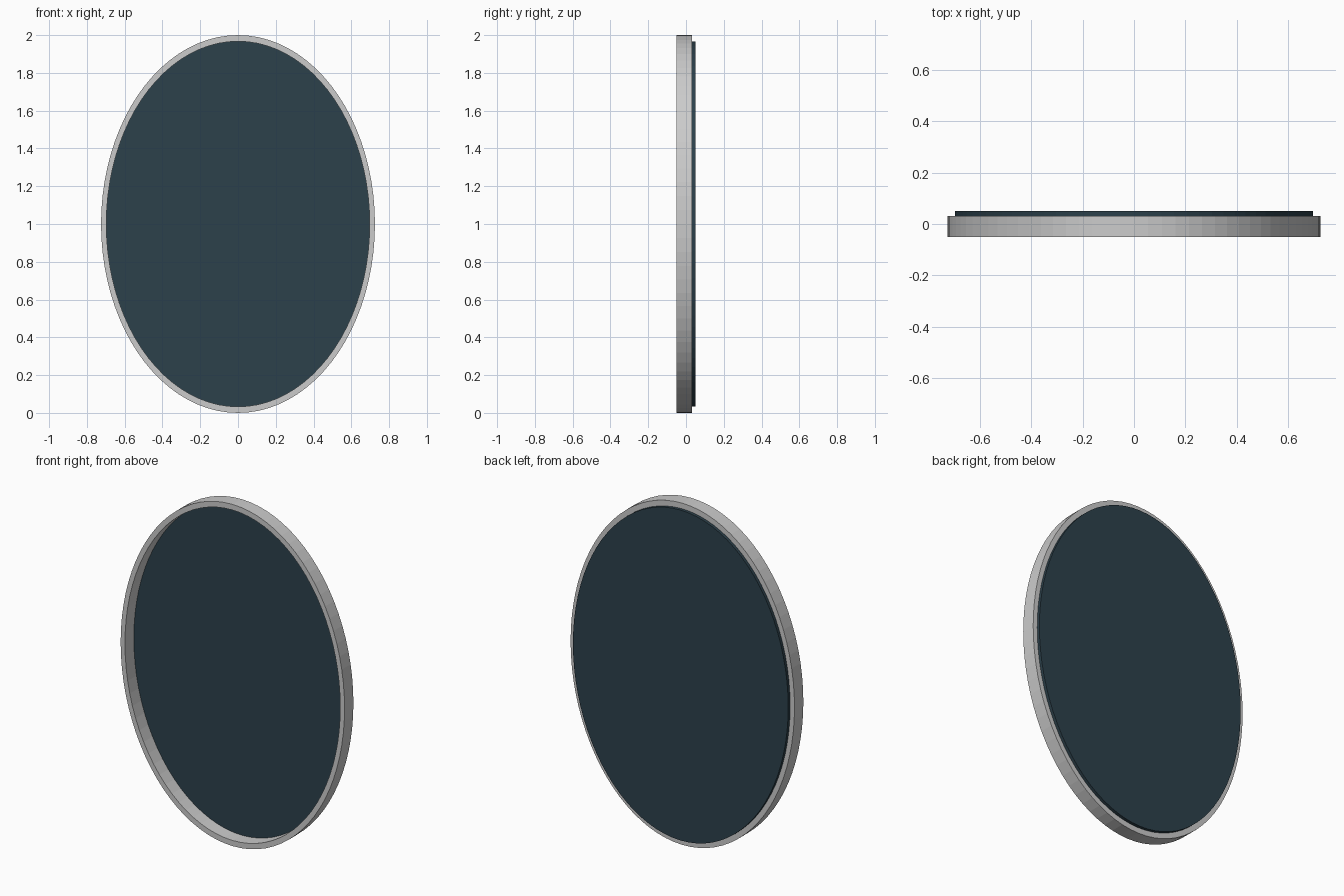
import bpy, bmesh
from math import sin, cos, tau

if "Cube" in bpy.data.objects:
    bpy.data.objects.remove(bpy.data.objects["Cube"])

SEGMENTS = 84
OUTER = (0.725, 1.0)     # frame half width / half height
INNER = (0.697, 0.967)   # opening and glass half width / half height
FRONT, SEAM, BACK = -0.05, 0.032, 0.05


def ellipse(bm, radii, y):
    return [bm.verts.new((radii[0] * sin(tau * i / SEGMENTS), y,
                          1 + radii[1] * cos(tau * i / SEGMENTS)))
            for i in range(SEGMENTS)]


def bridge(bm, a, b):
    for i in range(SEGMENTS):
        j = (i + 1) % SEGMENTS
        bm.faces.new((a[i], a[j], b[j], b[i]))


def finish(bm, name):
    bmesh.ops.recalc_face_normals(bm, faces=bm.faces[:])
    mesh = bpy.data.meshes.new(name)
    bm.to_mesh(mesh)
    bm.free()
    obj = bpy.data.objects.new(name, mesh)
    bpy.context.collection.objects.link(obj)
    return obj


# Oval frame: a closed rectangular section swept round the ellipse
bm = bmesh.new()
loops = [ellipse(bm, r, y) for r, y in
         ((OUTER, FRONT), (OUTER, SEAM), (INNER, SEAM), (INNER, FRONT))]
for k in range(4):
    bridge(bm, loops[k], loops[(k + 1) % 4])
finish(bm, "oval_frame")

# Thin dark panel set against the back of the frame
bm = bmesh.new()
front, back = ellipse(bm, INNER, SEAM), ellipse(bm, INNER, BACK)
bridge(bm, front, back)
bm.faces.new(front)
bm.faces.new(back)
panel = finish(bm, "mirror_panel")

mat = bpy.data.materials.new("dark_glass")
mat.diffuse_color = (0.025, 0.052, 0.07, 1)
mat.use_nodes = True
mat.node_tree.nodes["Principled BSDF"].inputs["Base Color"].default_value = mat.diffuse_color
panel.data.materials.append(mat)
